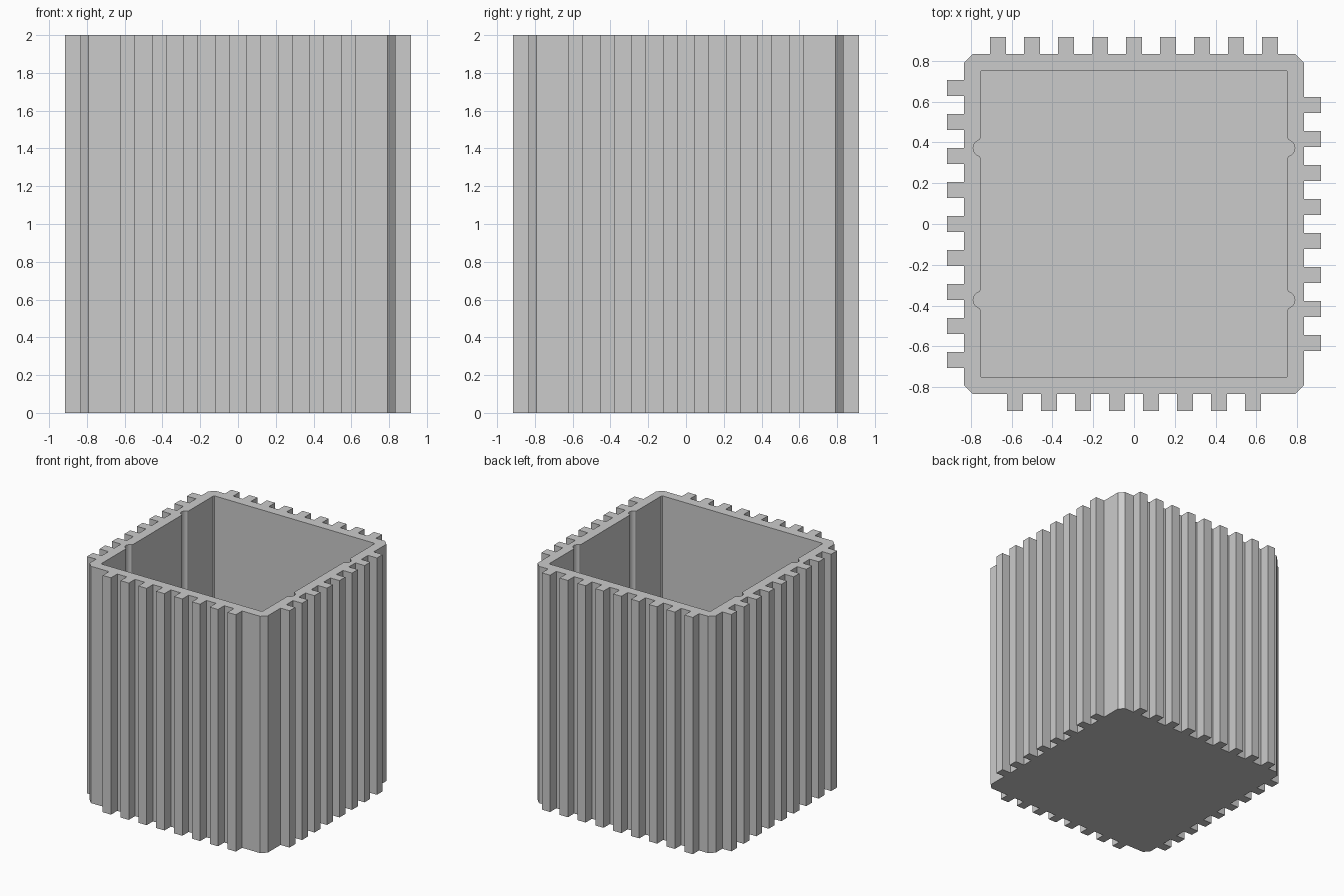
import bpy, bmesh, math
from mathutils import Matrix, Vector

cube = bpy.data.objects.get("Cube")
if cube:
    bpy.data.objects.remove(cube)

HEIGHT, FLOOR = 2.0, 0.083
BODY, RIM, INNER = 0.833, 0.917, 0.753   # half widths: wall, rib tips, cavity
CHAMFER, RIB, PITCH = 0.042, 0.077, 1 / 6

grey = bpy.data.materials.new("light_grey")
grey.use_nodes = True
colour = (0.6, 0.6, 0.6, 1)
grey.diffuse_color = colour
grey.node_tree.nodes["Principled BSDF"].inputs["Base Color"].default_value = colour


def ribbed_side(ribs):
    """One outer side, facing -y, from chamfer to chamfer."""
    points = [(CHAMFER - BODY, -BODY)]
    for i in range(ribs):
        x = (i - (ribs - 1) / 2) * PITCH
        a, b = x - RIB / 2, x + RIB / 2
        points += [(a, -BODY), (a, -RIM), (b, -RIM), (b, -BODY)]
    return points + [(BODY - CHAMFER, -BODY)]


def grooved_side():
    """The right cavity wall with two round grooves, from front to back."""
    bevel = 0.008
    points = [(INNER - bevel, -INNER), (INNER, bevel - INNER)]
    for y in (-0.372, 0.372):
        points.append((INNER, y - 0.047))
        for i in range(13):
            t = math.radians(-75 + i * 12.5)
            points.append((INNER - 0.006 + 0.041 * math.cos(t), y + 0.041 * math.sin(t)))
        points.append((INNER, y + 0.047))
    return points + [(INNER, INNER - bevel), (INNER - bevel, INNER)]


def turned(points, quarter_turns):
    turn = Matrix.Rotation(quarter_turns * math.pi / 2, 2)
    return [turn @ Vector(p) for p in points]


# Opposite sides carry eight and nine ribs so that neighbouring boxes interlock
outer = [p for k, n in enumerate((8, 8, 9, 9)) for p in turned(ribbed_side(n), k)]
inner = [p for k in (0, 2) for p in turned(grooved_side(), k)]

bm = bmesh.new()


def wall(profile, z):
    """Extrude a closed profile from z to the top; return its lower loop and upper edges."""
    low = [bm.verts.new((p[0], p[1], z)) for p in profile]
    high = [bm.verts.new((p[0], p[1], HEIGHT)) for p in profile]
    edges = []
    for i in range(len(low)):
        j = (i + 1) % len(low)
        bm.faces.new((low[i], low[j], high[j], high[i]))
        edges.append(bm.edges.get((high[i], high[j])))
    return low, edges


# Outer shell with base, cavity with floor, then the flat rim between them
base, outer_rim = wall(outer, 0)
floor, inner_rim = wall(inner, FLOOR)
bm.faces.new(base)
bm.faces.new(floor)
bmesh.ops.triangle_fill(bm, edges=outer_rim + inner_rim, use_beauty=True, normal=(0, 0, 1))
bmesh.ops.recalc_face_normals(bm, faces=bm.faces[:])

mesh = bpy.data.meshes.new("ribbed_box")
bm.to_mesh(mesh)
bm.free()
mesh.materials.append(grey)
box = bpy.data.objects.new("ribbed_box", mesh)
bpy.context.collection.objects.link(box)
